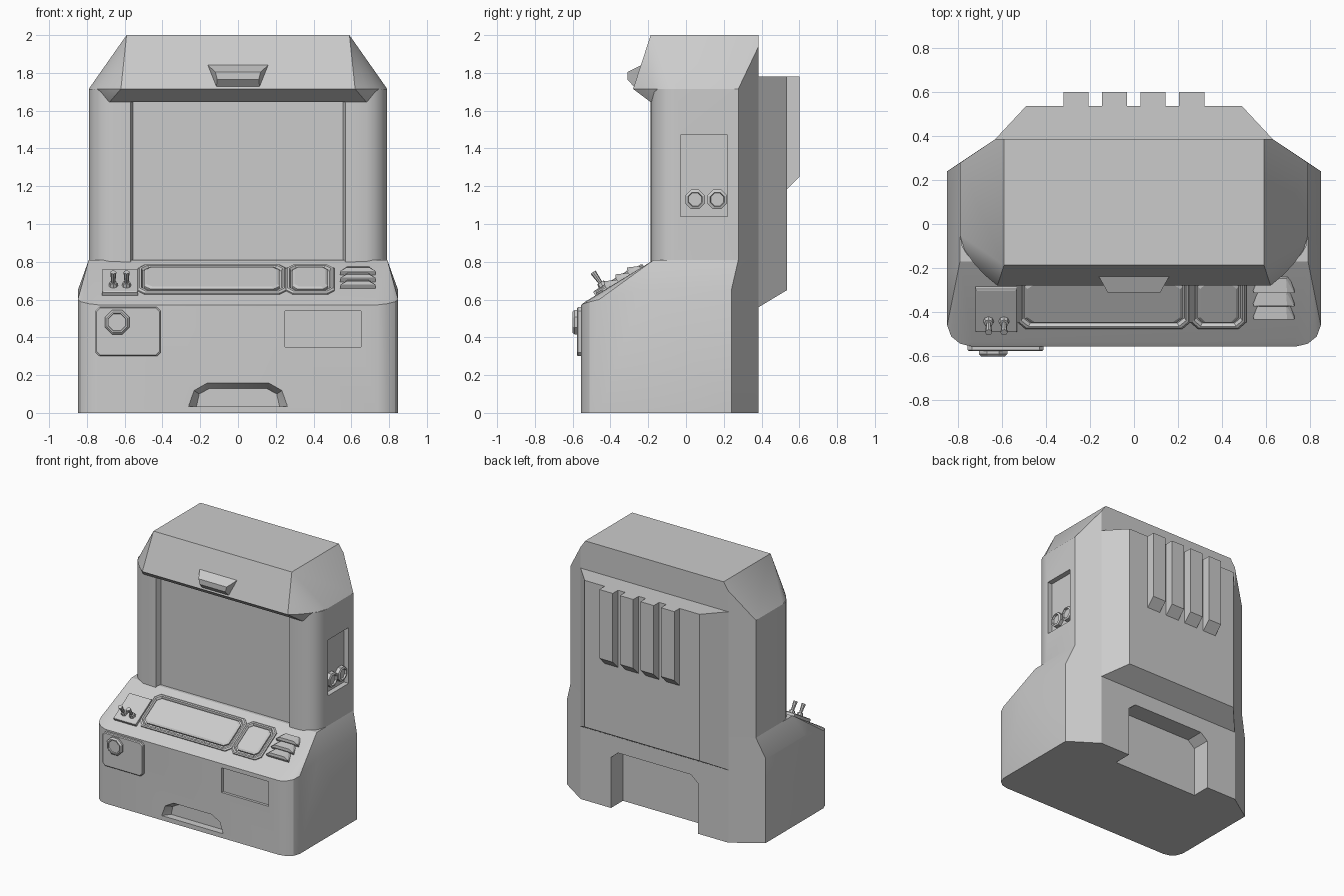
import bpy, bmesh
from math import sin, cos, pi
from mathutils import Vector, Matrix

if "Cube" in bpy.data.objects:
    bpy.data.objects.remove(bpy.data.objects["Cube"])

grey = bpy.data.materials.new("plain_grey")
GREY = (0.6, 0.6, 0.6, 1)
grey.use_nodes = True
grey.diffuse_color = GREY
grey.node_tree.nodes["Principled BSDF"].inputs["Base Color"].default_value = GREY


def frame(origin, u, v):
    u, v = Vector(u).normalized(), Vector(v).normalized()
    return Matrix.Translation(origin) @ Matrix((u, v, u.cross(v))).transposed().to_4x4()


# Working planes: across, up, outward
FRONT = frame((0, -0.555, 0), (1, 0, 0), (0, 0, 1))
SIDE = frame((0.79, 0, 0), (0, 1, 0), (0, 0, 1))
SLOPE = frame((0, -0.54, 0.585), (1, 0, 0), (0, 0.37, 0.225))


def finish(name, bm):
    bmesh.ops.recalc_face_normals(bm, faces=bm.faces)
    mesh = bpy.data.meshes.new(name)
    bm.to_mesh(mesh)
    bm.free()
    mesh.materials.append(grey)
    ob = bpy.data.objects.new(name, mesh)
    bpy.context.collection.objects.link(ob)
    return ob


def hull(name, points, mirror=True, mat=Matrix()):
    bm = bmesh.new()
    for x, y, z in points:
        for s in ((1, -1) if mirror else (1,)):
            bm.verts.new(mat @ Vector((s * x, y, z)))
    res = bmesh.ops.convex_hull(bm, input=bm.verts[:])
    loose = {g for g in res["geom_interior"] + res["geom_unused"]
             if isinstance(g, bmesh.types.BMVert)}
    bmesh.ops.delete(bm, geom=list(loose), context="VERTS")
    bmesh.ops.dissolve_limit(bm, angle_limit=0.01, verts=bm.verts[:], edges=bm.edges[:])
    return finish(name, bm)


def stack(name, outline, mat, levels):
    """Outline lofted through (inset, height) levels."""
    us, vs = zip(*outline)
    cu, cv = (min(us) + max(us)) / 2, (min(vs) + max(vs)) / 2
    hu, hv = max(us) - cu, max(vs) - cv
    bm = bmesh.new()
    rings = [[bm.verts.new(mat @ Vector((cu + (u - cu) * (1 - i / hu),
                                         cv + (v - cv) * (1 - i / hv), w)))
              for u, v in outline] for i, w in levels]
    n = len(outline)
    for a, b in zip(rings, rings[1:]):
        for k in range(n):
            m = (k + 1) % n
            bm.faces.new((a[k], a[m], b[m], b[k]))
    bm.faces.new(rings[0])
    bm.faces.new(rings[-1])
    return finish(name, bm)


def rect(u0, u1, v0, v1, c=0.0):
    if not c:
        return [(u0, v0), (u1, v0), (u1, v1), (u0, v1)]
    return [(u0 + c, v0), (u1 - c, v0), (u1, v0 + c), (u1, v1 - c),
            (u1 - c, v1), (u0 + c, v1), (u0, v1 - c), (u0, v0 + c)]


def disc(u, v, r, n=8):
    return [(u + r * cos((k + 0.5) * 2 * pi / n), v + r * sin((k + 0.5) * 2 * pi / n))
            for k in range(n)]


def rod(name, p, q, r1, r2):
    p, q = Vector(p), Vector(q)
    bm = bmesh.new()
    turn = (q - p).to_track_quat("Z", "Y").to_matrix().to_4x4()
    bmesh.ops.create_cone(bm, cap_ends=True, segments=8, radius1=r1, radius2=r2,
                          depth=(q - p).length, matrix=Matrix.Translation((p + q) / 2) @ turn)
    return finish(name, bm)


def cut(body, cutter):
    cutter.hide_render = True
    mod = body.modifiers.new("cut", "BOOLEAN")
    mod.operation, mod.object, mod.solver = "DIFFERENCE", cutter, "EXACT"
    bpy.context.view_layer.objects.active = body
    bpy.ops.object.modifier_apply(modifier=mod.name)
    bpy.data.objects.remove(cutter)


def smooth(ob, angle):
    bpy.ops.object.select_all(action="DESELECT")
    ob.select_set(True)
    bpy.context.view_layer.objects.active = ob
    bpy.ops.object.shade_smooth_by_angle(angle=angle)


# Wide lower cabinet with sloping control deck
corner = [(0.74, -0.555), (0.79, -0.543), (0.83, -0.51), (0.848, -0.46)]
rear = [(0.848, 0.24), (0.63, 0.385)]
rim = [0.572, 0.578, 0.588, 0.6]
base = hull("lower_cabinet",
            [(x, y, 0) for x, y in corner + rear]
            + [(x, y, z) for (x, y), z in zip(corner, rim)]
            + [(0.848, -0.37, 0.62), (0.848, -0.235, 0.65), (0.848, 0.24, 0.65),
               (0.73, -0.535, 0.588), (0.79, -0.17, 0.81), (0.79, 0.277, 0.81),
               (0.63, 0.385, 0.81)])
cut(base, stack("panel_cutter", rect(0.25, 0.65, 0.35, 0.54), FRONT, [(0, 0.05), (0, -0.02)]))
cut(base, hull("slot_cutter", [(0.265, -0.56, 0.035), (0.235, -0.56, 0.12), (0.165, -0.56, 0.16),
                               (0.22, -0.5, 0.035), (0.205, -0.5, 0.1), (0.15, -0.5, 0.13)]))
cut(base, hull("rear_cutter", [(x, y, z) for y in (0.24, 0.45)
                               for x, z in ((0.37, -0.1), (0.37, 0.39), (0.31, 0.44))]))
smooth(base, 0.5)

# Upper cabinet with rounded front corners
ring = [(0.6, -0.187), (0.68, -0.184), (0.725, -0.168), (0.76, -0.138), (0.782, -0.1),
        (0.79, -0.05), (0.79, 0.277), (0.63, 0.385)]
upper = hull("upper_cabinet", [(x, y, z) for x, y in ring for z in (0.8, 1.715)])
cut(upper, hull("screen_cutter", [(x, y, z) for x, y in ((0.585, -0.23), (0.555, -0.147))
                                  for z in (0.7, 1.645)]))
cut(upper, stack("side_cutter", rect(-0.03, 0.22, 1.04, 1.47), SIDE, [(0, 0.05), (0, -0.04)]))
smooth(upper, 0.5)

# Hood with overhanging front lip
lip = [(0.62, -0.28), (0.68, -0.23), (0.73, -0.175), (0.77, -0.115), (0.79, -0.05)]
hood = hull("hood", [(x, y, 1.715) for x, y in lip + ring[-2:]]
            + [(0.68, -0.187, 1.645), (0.59, -0.187, 2), (0.59, 0.385, 2), (0.63, 0.385, 1.942)])
smooth(hood, 0.45)
hull("hood_badge", [(0.17, -0.22, 1.85), (0.12, -0.31, 1.805), (0.11, -0.31, 1.765),
                    (0.115, -0.265, 1.715), (0.1, -0.15, 1.75)])

# Rear housing and cooling fins
hull("rear_housing", [(0.63, 0.385, 0.56), (0.49, 0.535, 0.65),
                      (0.63, 0.385, 1.78), (0.49, 0.535, 1.78)])
for i in range(4):
    x = -0.263 + i * 0.175
    hull("rear_fin", [(x + s, y, z) for s in (-0.057, 0.057)
                      for y, z in ((0.53, 1.18), (0.6, 1.25), (0.6, 1.78), (0.53, 1.78))],
         mirror=False)

# Control deck trays with raised pads
tray = [(0, -0.01), (0, 0.008), (0.008, 0.016), (0.018, 0.016), (0.026, 0.002),
        (0.034, 0.002), (0.034, 0.014), (0.046, 0.022)]
for u0, u1 in ((-0.53, 0.255), (0.255, 0.51)):
    stack("button_tray", rect(u0, u1, 0.08, 0.37, 0.035), SLOPE, tray)

# Toggle switches
stack("toggle_plate", rect(-0.72, -0.53, 0.07, 0.3), SLOPE, [(0, -0.01), (0, 0.02), (0.006, 0.024)])
for u in (-0.66, -0.59):
    foot = SLOPE @ Vector((u, 0.13, 0.02))
    rod("toggle_hub", foot, SLOPE @ Vector((u, 0.13, 0.045)), 0.025, 0.02)
    rod("toggle_lever", foot, (u, -0.492, 0.745), 0.009, 0.016)

# Louvres
for v in (0.14, 0.21, 0.28):
    hull("louvre", [(0.635 + s * a, v + b, w) for s in (-1, 1) for a, b, w in
                    ((0.095, 0, -0.01), (0.092, 0, 0.025), (0.06, 0.01, 0.04),
                     (0.055, 0.07, 0.012), (0.07, 0.07, -0.01))], mirror=False, mat=SLOPE)

# Front lock box with round knob
stack("lock_box", rect(-0.755, -0.41, 0.3, 0.56, 0.02), FRONT, [(0, -0.03), (0, 0.016), (0.006, 0.022)])
knob = [(0, 0), (0, 0.035), (0.01, 0.046), (0.018, 0.046), (0.02, 0.036)]
stack("lock_knob", disc(-0.64, 0.48, 0.07), FRONT, knob)

# Side panel dials
for y in (0.048, 0.165):
    stack("side_dial", disc(y, 1.13, 0.056), SIDE,
          [(0, -0.05), (0, -0.012), (0.014, -0.006), (0.018, -0.02)])
